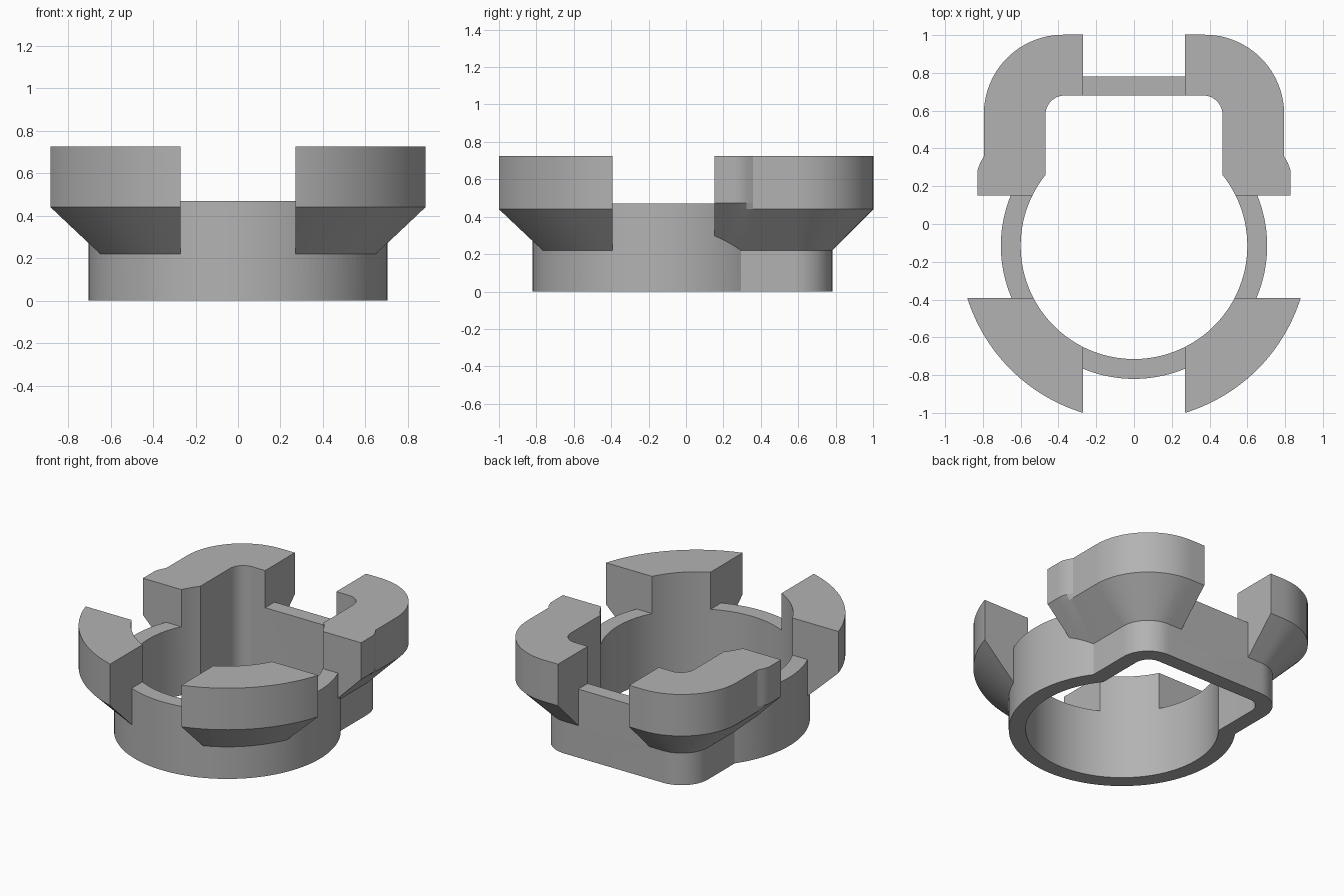
import bpy, bmesh, math
from mathutils import Vector

cube = bpy.data.objects.get("Cube")
if cube:
    bpy.data.objects.remove(cube, do_unlink=True)

CY = -0.115                        # centre of the round part
WALL_TOP, LUG_TOP = 0.47, 0.725
TAPER_LOW, FLARE = 0.22, 0.22      # flare runs at 45 degrees
GAP = 0.27                         # half width of the gap between lugs

grey = bpy.data.materials.new("plain_grey")
grey.use_nodes = True
colour = (0.45, 0.45, 0.45, 1)
grey.diffuse_color = colour
grey.node_tree.nodes["Principled BSDF"].inputs["Base Color"].default_value = colour


def outline(r, w, back, corner, steps=48):
    """Circle joined to a round-cornered block at the back."""
    join = math.acos(w / r)
    half = []
    for i in range(steps + 1):
        a = -math.pi / 2 + (math.pi / 2 + join) * i / steps
        half.append((r * math.cos(a), CY + r * math.sin(a)))
    for i in range(17):
        a = math.pi / 2 * i / 16
        half.append((w - corner + corner * math.cos(a), back - corner + corner * math.sin(a)))
    return half + [(-x, y) for x, y in reversed(half[1:])]


def grown(o):
    return outline(0.705 + o, 0.575 + o, 0.782 + o, 0.2 + o)


def loft(layers):
    """Closed solid through (z, points) layers."""
    bm = bmesh.new()
    rings = [[bm.verts.new((x, y, z)) for x, y in pts] for z, pts in layers]
    for low, high in zip(rings, rings[1:]):
        for i in range(len(low)):
            bm.faces.new((low[i - 1], low[i], high[i], high[i - 1]))
    bm.faces.new(rings[0][::-1])
    bm.faces.new(rings[-1])
    return bm


def keep(bm, point, normal):
    """Keep the side the normal points to, and cap the cut."""
    bmesh.ops.bisect_plane(bm, geom=bm.verts[:] + bm.edges[:] + bm.faces[:], dist=1e-5,
                           plane_co=point, plane_no=-Vector(normal), clear_outer=True)
    bmesh.ops.holes_fill(bm, edges=[e for e in bm.edges if e.is_boundary], sides=0)


def make(name, bm):
    bmesh.ops.recalc_face_normals(bm, faces=bm.faces[:])
    mesh = bpy.data.meshes.new(name)
    bm.to_mesh(mesh)
    bm.free()
    mesh.materials.append(grey)
    obj = bpy.data.objects.new(name, mesh)
    bpy.context.collection.objects.link(obj)
    return obj


def combine(body, tool, operation):
    mod = body.modifiers.new(operation.lower(), 'BOOLEAN')
    mod.operation, mod.solver, mod.object = operation, 'EXACT', tool
    bpy.context.view_layer.objects.active = body
    bpy.ops.object.modifier_apply(modifier=mod.name)
    bpy.data.objects.remove(tool, do_unlink=True)


def lug(name, side, is_back):
    layers = []
    for z in (0.2, TAPER_LOW + FLARE, 0.473, LUG_TOP):
        pts = grown(min(z - TAPER_LOW, FLARE))
        if is_back:                # flat cheek with a small shoulder
            limit = min(0.575 + z - TAPER_LOW, 0.828)
            pts = [(max(-limit, min(limit, x)), y) for x, y in pts]
        layers.append((z, pts))
    bm = loft(layers)
    keep(bm, (side * GAP, 0, 0), (side, 0, 0))
    if is_back:
        keep(bm, (0, 0.152, 0), (0, 1, 0))
    else:
        keep(bm, (0, -0.392, 0), (0, -1, 0))
    return make(name, bm)


# Wall of the collar
collar = make("collar", loft([(0, grown(0)), (WALL_TOP, grown(0))]))

# Four flared lugs
for side, label in ((1, "left"), (-1, "right")):
    combine(collar, lug("front_lug_" + label, side, False), 'UNION')
    combine(collar, lug("back_lug_" + label, side, True), 'UNION')

# Opening through the middle
bore = outline(0.6, 0.468, 0.68, 0.1)
hole = make("bore_cutter", loft([(-0.5, bore), (1.5, bore)]))
hole.hide_render = True
combine(collar, hole, 'DIFFERENCE')

# Smooth the round walls, keep the edges sharp
bpy.ops.object.select_all(action='DESELECT')
collar.select_set(True)
bpy.context.view_layer.objects.active = collar
bpy.ops.object.shade_smooth_by_angle(angle=math.radians(20))
